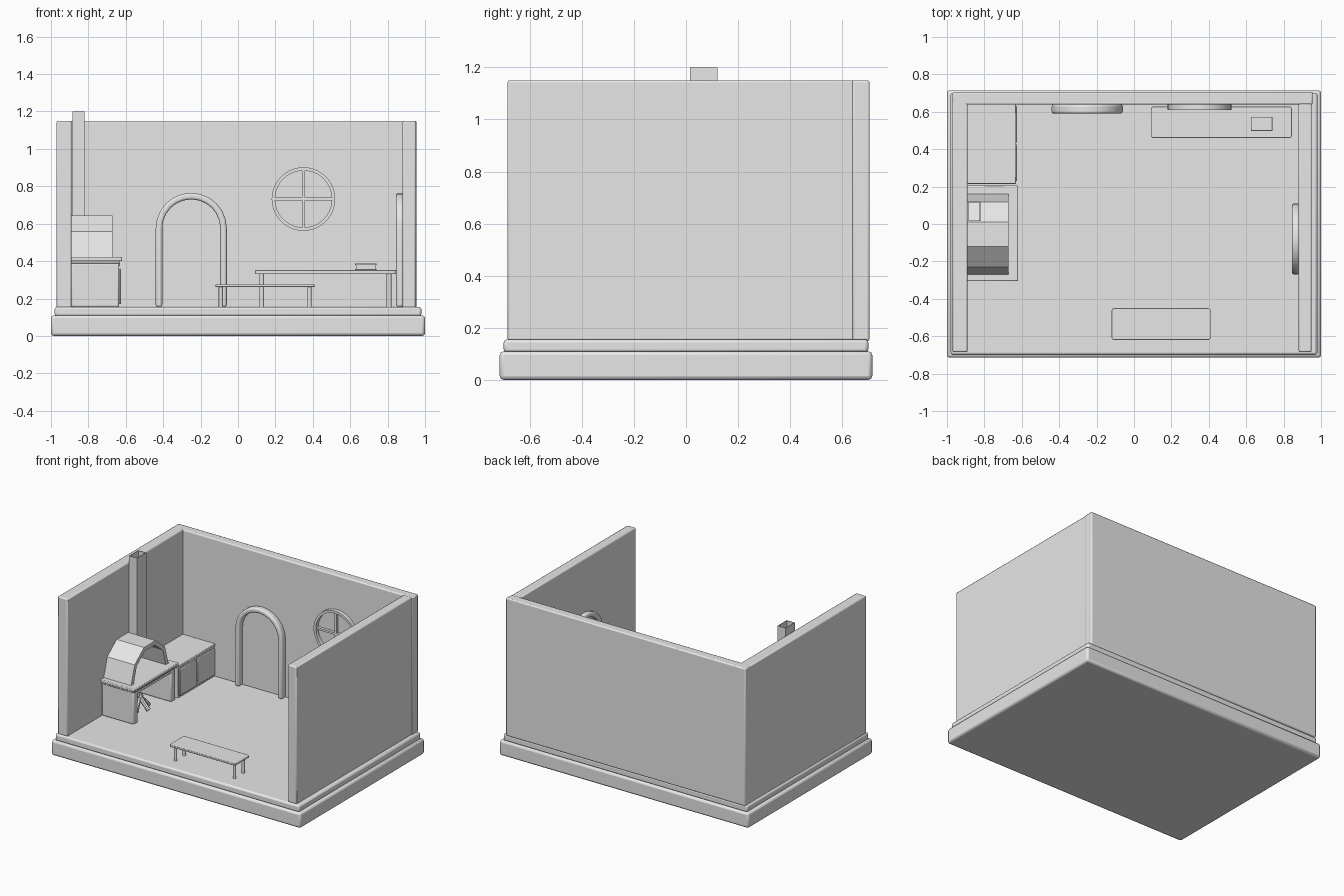
import bpy, bmesh, math
from mathutils import Vector

cube = bpy.data.objects.get("Cube")
if cube:
    bpy.data.objects.remove(cube)

grey = bpy.data.materials.new("plain grey")
grey.use_nodes = True
grey.diffuse_color = (0.8, 0.8, 0.8, 1)
grey.node_tree.nodes["Principled BSDF"].inputs["Base Color"].default_value = (0.8, 0.8, 0.8, 1)

FLOOR = 0.155


def finish(name, bm, bevel=0, segments=2, smooth=True):
    bmesh.ops.recalc_face_normals(bm, faces=bm.faces)
    mesh = bpy.data.meshes.new(name)
    bm.to_mesh(mesh)
    bm.free()
    mesh.materials.append(grey)
    ob = bpy.data.objects.new(name, mesh)
    bpy.context.collection.objects.link(ob)
    if bevel:
        mod = ob.modifiers.new("Bevel", "BEVEL")
        mod.width, mod.segments = bevel, segments
        mod.limit_method = "ANGLE"
        mod.angle_limit = math.radians(50)
    if smooth:
        bpy.ops.object.select_all(action="DESELECT")
        ob.select_set(True)
        bpy.context.view_layer.objects.active = ob
        bpy.ops.object.shade_smooth_by_angle(angle=math.radians(35))
    return ob


def box(name, x, y, z, bevel=0, corner=0):
    """Box from (min, max) ranges; corner rounds the upright edges."""
    bm = bmesh.new()
    bmesh.ops.create_cube(bm, size=1)
    for v in bm.verts:
        v.co = [r[0] if c < 0 else r[1] for r, c in zip((x, y, z), v.co)]
    if corner:
        upright = [e for e in bm.edges if abs(e.verts[0].co.z - e.verts[1].co.z) > 1e-4]
        bmesh.ops.bevel(bm, geom=upright, offset=corner, segments=4,
                        profile=0.5, affect="EDGES")
    return finish(name, bm, bevel)


def rod(name, a, b, radius, sides=12):
    a, b = Vector(a), Vector(b)
    bm = bmesh.new()
    bmesh.ops.create_cone(bm, cap_ends=True, segments=sides, radius1=radius,
                          radius2=radius, depth=(b - a).length)
    turn = (b - a).to_track_quat("Z", "Y").to_matrix()
    for v in bm.verts:
        v.co = turn @ v.co + (a + b) / 2
    return finish(name, bm)


def arch(name, axis, centre, spring, outer, inner, rise, depth, n,
         foot=None, bevel=0, smooth=True):
    """Arch band along axis, from depth[0] to depth[1]; foot adds straight legs."""
    def curve(r, h):
        pts = [(centre + r * math.cos(math.pi * i / n),
                spring + h * math.sin(math.pi * i / n)) for i in range(n + 1)]
        if foot is not None:
            pts = [(centre + r, foot)] + pts + [(centre - r, foot)]
        return pts
    outside, inside = curve(outer, rise), curve(inner, rise - outer + inner)
    bm = bmesh.new()

    def place(p, d):
        return bm.verts.new((d, p[0], p[1]) if axis == "x" else (p[0], d, p[1]))
    rings = [[place(p, d) for p in pts] for pts, d in
             ((outside, depth[0]), (outside, depth[1]), (inside, depth[1]), (inside, depth[0]))]
    for i in range(len(outside) - 1):
        for j in range(4):
            a, b = rings[j], rings[(j + 1) % 4]
            bm.faces.new((a[i], a[i + 1], b[i + 1], b[i]))
    bm.faces.new([r[0] for r in rings])
    bm.faces.new([r[-1] for r in rings])
    return finish(name, bm, bevel, 3, smooth)


# Base and floor
box("base", (-1, 1), (-0.715, 0.715), (0, 0.11), 0.015)
box("floor", (-0.98, 0.98), (-0.7, 0.7), (0.105, FLOOR), 0.012)

# Walls
box("right_wall", (-0.97, -0.89), (-0.685, 0.66), (0.15, 1.15), 0.008)
box("left_wall", (0.88, 0.95), (-0.685, 0.645), (0.15, 1.15), 0.008)
box("back_wall", (-0.97, 0.955), (0.638, 0.705), (0.15, 1.15), 0.008)

# Arched door frames
arch("back_door_frame", "y", -0.25, 0.575, 0.19, 0.155, 0.19, (0.59, 0.64), 12, FLOOR, 0.012)
arch("side_door_frame", "x", -0.08, 0.575, 0.19, 0.155, 0.19, (0.845, 0.885), 12, FLOOR, 0.012)

# Round window: ring and crossed bars
bm = bmesh.new()
steps = 40
for i in range(steps):
    t = 2 * math.pi * i / steps
    for r, y in ((0.17, 0.64), (0.17, 0.61), (0.152, 0.61), (0.152, 0.64)):
        bm.verts.new((0.35 + r * math.cos(t), y, 0.732 + r * math.sin(t)))
bm.verts.ensure_lookup_table()
for i in range(steps):
    k = (i + 1) % steps
    for j in range(4):
        m = (j + 1) % 4
        bm.faces.new([bm.verts[q] for q in (4 * i + j, 4 * i + m, 4 * k + m, 4 * k + j)])
finish("window_ring", bm)
box("window_bar_upright", (0.343, 0.357), (0.618, 0.64), (0.575, 0.89))
box("window_bar_level", (0.195, 0.505), (0.618, 0.64), (0.725, 0.739))


# Table and bench
def table(name, x, y, z, inset, radius, corner):
    box(name + "_top", x, y, z, 0.003, corner)
    for i, px in enumerate((x[0] + inset, x[1] - inset)):
        for j, py in enumerate((y[0] + 0.035, y[1] - 0.035)):
            rod(f"{name}_leg_{2 * i + j + 1}", (px, py, FLOOR - 0.002),
                (px, py, z[0] + 0.002), radius)


table("table", (0.09, 0.845), (0.46, 0.628), (0.33, 0.353), 0.037, 0.013, 0.015)
table("bench", (-0.12, 0.41), (-0.62, -0.45), (0.262, 0.276), 0.028, 0.011, 0.015)

# Book on the table
box("book_lower_cover", (0.625, 0.74), (0.498, 0.572), (0.353, 0.359), 0.002)
box("book_pages", (0.63, 0.735), (0.503, 0.568), (0.358, 0.38))
box("book_upper_cover", (0.625, 0.74), (0.498, 0.572), (0.379, 0.387), 0.002)

# Cupboard with two doors
box("cupboard_body", (-0.892, -0.635), (0.22, 0.64), (FLOOR, 0.375))
box("cupboard_top", (-0.892, -0.63), (0.215, 0.64), (0.373, 0.392), 0.004)
for i, y in enumerate((0.23, 0.435)):
    box(f"cupboard_door_{i + 1}", (-0.637, -0.625), (y, y + 0.195), (0.17, 0.36), 0.004)

# Fireplace: side piers, lintel, mantel, vaulted hood and flue
for name, y in (("front", -0.29), ("rear", 0.14)):
    box(f"fireplace_{name}_pier", (-0.892, -0.635), (y, y + 0.05), (FLOOR, 0.39), 0.008)
box("fireplace_lintel", (-0.892, -0.638), (-0.25, 0.15), (0.365, 0.395))
box("mantel_lower", (-0.892, -0.63), (-0.297, 0.197), (0.388, 0.402), 0.003)
box("mantel_upper", (-0.892, -0.62), (-0.305, 0.205), (0.4, 0.423), 0.005)
arch("hood", "x", -0.055, 0.42, 0.215, 0.185, 0.235, (-0.892, -0.67), 5, smooth=False)

bm = bmesh.new()
bmesh.ops.create_cube(bm, size=1)
bmesh.ops.delete(bm, geom=[f for f in bm.faces if abs(f.normal.z) > 0.5], context="FACES")
for v in bm.verts:
    v.co = (-0.853 + v.co.x * 0.065, 0.068 + v.co.y * 0.105, 0.89 + v.co.z * 0.62)
flue = finish("flue", bm, smooth=False)
shell = flue.modifiers.new("Solidify", "SOLIDIFY")
shell.thickness = 0.006

# Crossed logs in the hearth
for i in range(5):
    t = math.tau * i / 5
    dx, dy = 0.075 * math.cos(t), 0.075 * math.sin(t)
    rod(f"log_{i + 1}", (-0.75 + dx, -0.06 + dy, FLOOR + 0.01),
        (-0.75 - dx * 0.2, -0.06 - dy * 0.2, 0.26), 0.016, 8)
